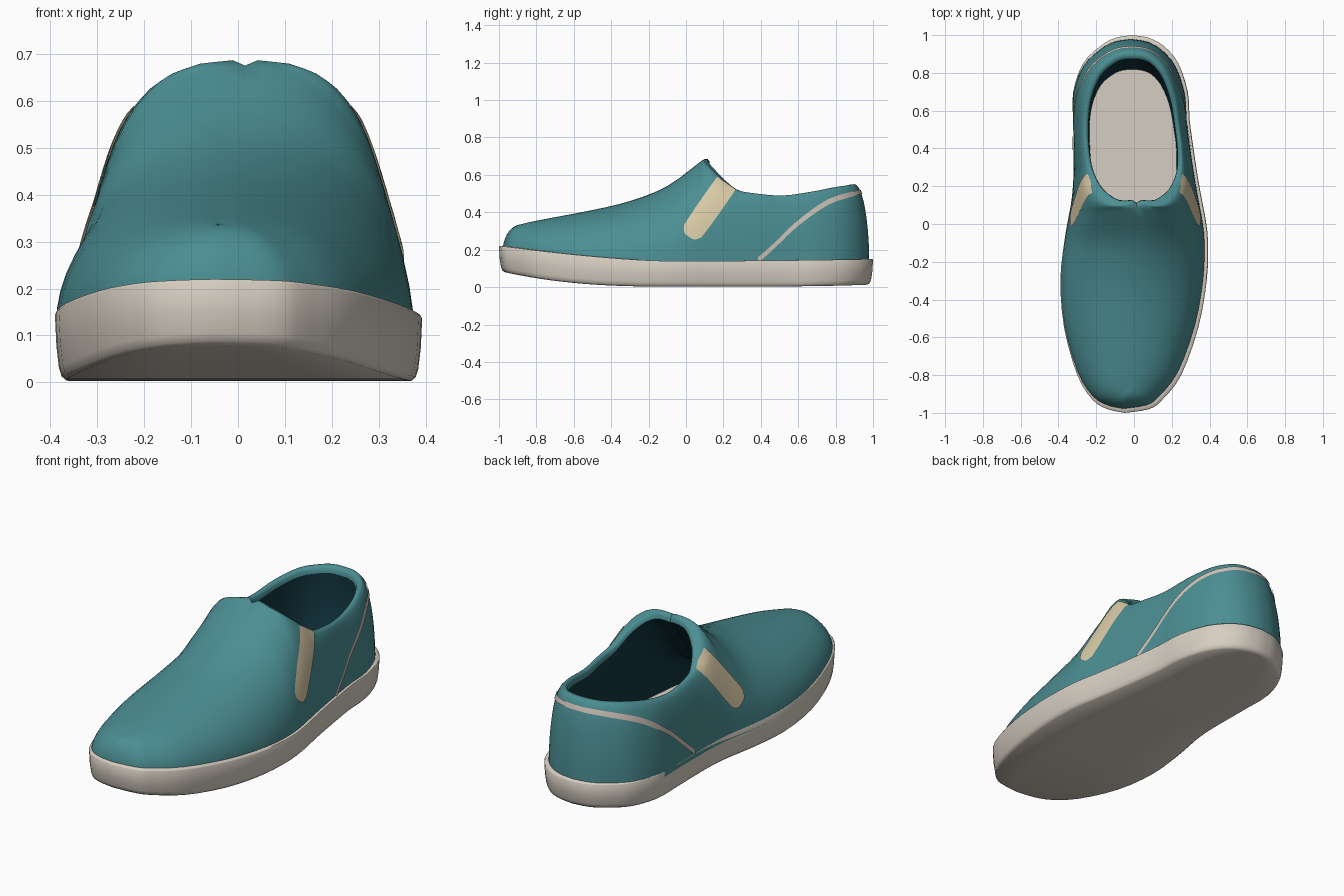
import bpy, bmesh, math
from mathutils import Vector
from mathutils.bvhtree import BVHTree

if "Cube" in bpy.data.objects:
    bpy.data.objects.remove(bpy.data.objects["Cube"])


def material(name, rgb):
    m = bpy.data.materials.new(name)
    m.use_nodes = True
    m.diffuse_color = (*rgb, 1)
    m.node_tree.nodes["Principled BSDF"].inputs["Base Color"].default_value = (*rgb, 1)
    return m


TEAL = material("teal canvas", (.07, .27, .29))
SOLE = material("warm white rubber", (.68, .62, .54))
TAN = material("tan elastic", (.70, .60, .39))
TRIM = material("beige trim", (.60, .53, .47))
DARK = material("dark lining", (.006, .036, .05))

# Stations, toe to heel: outline y, left x, right x, then top edge half width, y, z
STATIONS = [
    (-1, -.05, -.05, 0, -.88, .335),
    (-.98, .08, -.14, 0, -.86, .34),
    (-.93, .15, -.22, 0, -.82, .35),
    (-.8, .25, -.3, 0, -.72, .37),
    (-.55, .34, -.37, 0, -.5, .412),
    (-.3, .385, -.39, 0, -.3, .46),
    (-.1, .392, -.37, 0, -.1, .54),
    (.02, .38, -.35, 0, .085, .675),
    (.1, .365, -.335, .1, .1, .672),
    (.18, .35, -.325, .185, .16, .61),
    (.28, .333, -.32, .235, .26, .525),
    (.4, .315, -.32, .25, .38, .5),
    (.55, .295, -.322, .245, .52, .49),
    (.7, .285, -.322, .225, .67, .51),
    (.85, .235, -.27, .175, .8, .535),
    (.94, .16, -.18, .11, .87, .545),
    (.985, .08, -.1, .055, .895, .55),
    (1, -.01, -.01, 0, .9, .55),
]
SUB = 3
TONGUE = 7 * SUB   # first column that ends on the opening


def smooth_rows(rows, sub):
    """Catmull-Rom curve through rows of numbers."""
    p = [Vector(r) for r in rows]
    p = [p[0] * 2 - p[1]] + p + [p[-1] * 2 - p[-2]]
    out = []
    for i in range(1, len(p) - 2):
        a, b, c, d = p[i - 1:i + 3]
        for k in range(sub):
            t = k / sub
            out.append((b * 2 + (c - a) * t + (a * 2 - b * 5 + c * 4 - d) * t * t
                        + (b * 3 - a - c * 3 + d) * t ** 3) / 2)
    return out + [p[-2]]


# Columns run up the left side and back down the right side
cols = []
half = smooth_rows(STATIONS, SUB)
for side in (1, -1):
    part = []
    for i, (y, left, right, ix, iy, iz) in enumerate(half):
        mid = (left + right) / 2
        rim_x = mid + side * (max(ix, 0) if i > TONGUE else 0)
        part.append((Vector((left if side > 0 else right, y)),
                     Vector((rim_x, iy, iz)), mid, i >= TONGUE))
    cols += part if side > 0 else part[::-1][1:-1]


def sole_top(y):
    return .14 + .08 * max(0, (-.1 - y) / .9) ** 1.5 + .01 * max(0, y) ** 2


def sole_bottom(y):
    return .003 + .077 * max(0, (-.1 - y) / .9) ** 2.5 + .01 * max(0, y) ** 4


def finish(name, bm, mat, angle=60):
    me = bpy.data.meshes.new(name)
    bm.to_mesh(me)
    bm.free()
    me.materials.append(mat)
    ob = bpy.data.objects.new(name, me)
    bpy.context.collection.objects.link(ob)
    bpy.ops.object.select_all(action="DESELECT")
    ob.select_set(True)
    bpy.context.view_layer.objects.active = ob
    bpy.ops.object.shade_smooth_by_angle(angle=math.radians(angle))
    return ob


def grid_mesh(rows, closed):
    bm = bmesh.new()
    v = [[bm.verts.new(p) for p in r] for r in rows]
    n = len(rows[0])
    for a, b in zip(v, v[1:]):
        for i in range(n if closed else n - 1):
            j = (i + 1) % n
            bm.faces.new((a[i], a[j], b[j], b[i]))
    return bm


def loft(name, rings, mat, inward=False):
    bm = grid_mesh(rings, True)
    bmesh.ops.remove_doubles(bm, verts=bm.verts, dist=.0005)
    bmesh.ops.recalc_face_normals(bm, faces=bm.faces)
    if inward:
        bmesh.ops.reverse_faces(bm, faces=bm.faces)
    return finish(name, bm, mat)


# Sole: closed strips across the bottom, rounded lower edge, side wall, footbed
def sole_ring(across, inset, height):
    ring = []
    for base, rim, mid, is_rim in cols:
        x = mid + (base.x - mid) * across * (1 - inset * 2)
        y = base.y * (1 - inset)
        lo, hi = sole_bottom(base.y), sole_top(base.y)
        ring.append((x, y, lo + (hi - lo) * height))
    return ring


loft("sole", [sole_ring(*r) for r in (
    (0, .03, 0), (.5, .03, 0), (1, .03, 0), (1, .018, .06), (1, .011, .18),
    (1, .004, .5), (1, 0, .96), (1, .004, 1), (1, .03, 1), (.5, .03, 1), (0, .03, 1))], SOLE)


# Upper: each column arches from the sole to the ridge or the opening edge
def upper_ring(t):
    ring = []
    for base, rim, mid, is_rim in cols:
        foot = Vector((base.x * .975 - .008, base.y * .98))
        z = sole_top(base.y) - .03
        c, s = math.cos(t * math.pi / 2), math.sin(t * math.pi / 2)
        flat = rim.xy.lerp(foot, c)
        ring.append((*flat, z + (rim.z - z) * s))
    return ring


def collar(p, scale, drop):
    return Vector((-.005 + (p.x + .005) * scale, .48 + (p.y - .48) * scale, p.z - drop))


def collar_ring(scale, drop):
    return [collar(rim, scale, drop) if is_rim else rim for b, rim, m, is_rim in cols]


STEPS = 14
rings = [upper_ring(i / STEPS) for i in range(STEPS + 1)]
rings += [collar_ring(.96, .002), collar_ring(.935, .015), collar_ring(.93, .035)]
upper = loft("upper", rings, TEAL)


# Lining: hangs from the collar and runs forward into the toe
def lining_ring(forward, narrow, back, z):
    ring = []
    for base, rim, mid, is_rim in cols:
        if is_rim:
            p = collar(rim, .93, .035)
            y = .4 + (p.y - .4) * (back if p.y > .4 else forward)
            ring.append((p.x * narrow, y, p.z if z is None else z))
    return ring


loft("lining", [lining_ring(1, 1, 1, None), lining_ring(1.7, 1.02, 1.01, .38),
                lining_ring(2.5, 1.01, .96, .25), lining_ring(3, .98, .88, .135)], DARK, True)

# Thin plates laid on the upper
surface = BVHTree.FromPolygons([v.co for v in upper.data.vertices],
                               [p.vertices for p in upper.data.polygons])


def on_upper(target, outward):
    hit, normal, index, dist = surface.ray_cast(target + outward, -outward)
    if hit is None or (hit - target).dot(outward) < .05:
        hit, normal, index, dist = surface.find_nearest(target + outward * .25)
    if normal.dot(outward) < 0:
        normal = -normal
    return hit + normal * .005


def plate(name, rows, mat, outward):
    bm = grid_mesh([[on_upper(*p) for p in r] for r in rows], False)
    bm.normal_update()
    middle = list(bm.faces)[len(bm.faces) // 2]
    if middle.normal.dot(outward) < 0:
        bmesh.ops.reverse_faces(bm, faces=bm.faces)
    finish(name, bm, mat)


# Elastic side gores
for side, label in ((1, "left"), (-1, "right")):
    out = Vector((side, 0, 0))
    rows = []
    for i in range(17):
        row = []
        for j in range(9):
            u = j / 4 - 1
            v = i / 16 * (1 - .1 * u ** 4)
            w = u * (1 - .15 * v ** 6)
            row.append((Vector((0, .215 - .2 * v + .05 * w, .553 - .285 * v - .034 * w)), out))
        rows.append(row)
    plate(label + "_elastic_gore", rows, TAN, out)

# Heel stripe: rises from the sole on each side and meets behind the heel
path = smooth_rows([(-12, .145), (8, .24), (27, .335), (54, .455), (75, .5), (90, .508)], 8)
path += [Vector((180 - p.x, p.y)) for p in path[-2::-1]]
rows = []
for p in path:
    a = math.radians(p.x)
    out = Vector((math.cos(a), math.sin(a), 0))
    width = .011 + .004 * abs(math.cos(a))
    rows.append([(Vector((-.01, .45, p.y + k * width)), out) for k in (-1, 0, 1)])
plate("heel_stripe", rows, TRIM, Vector((0, 1, 0)))
